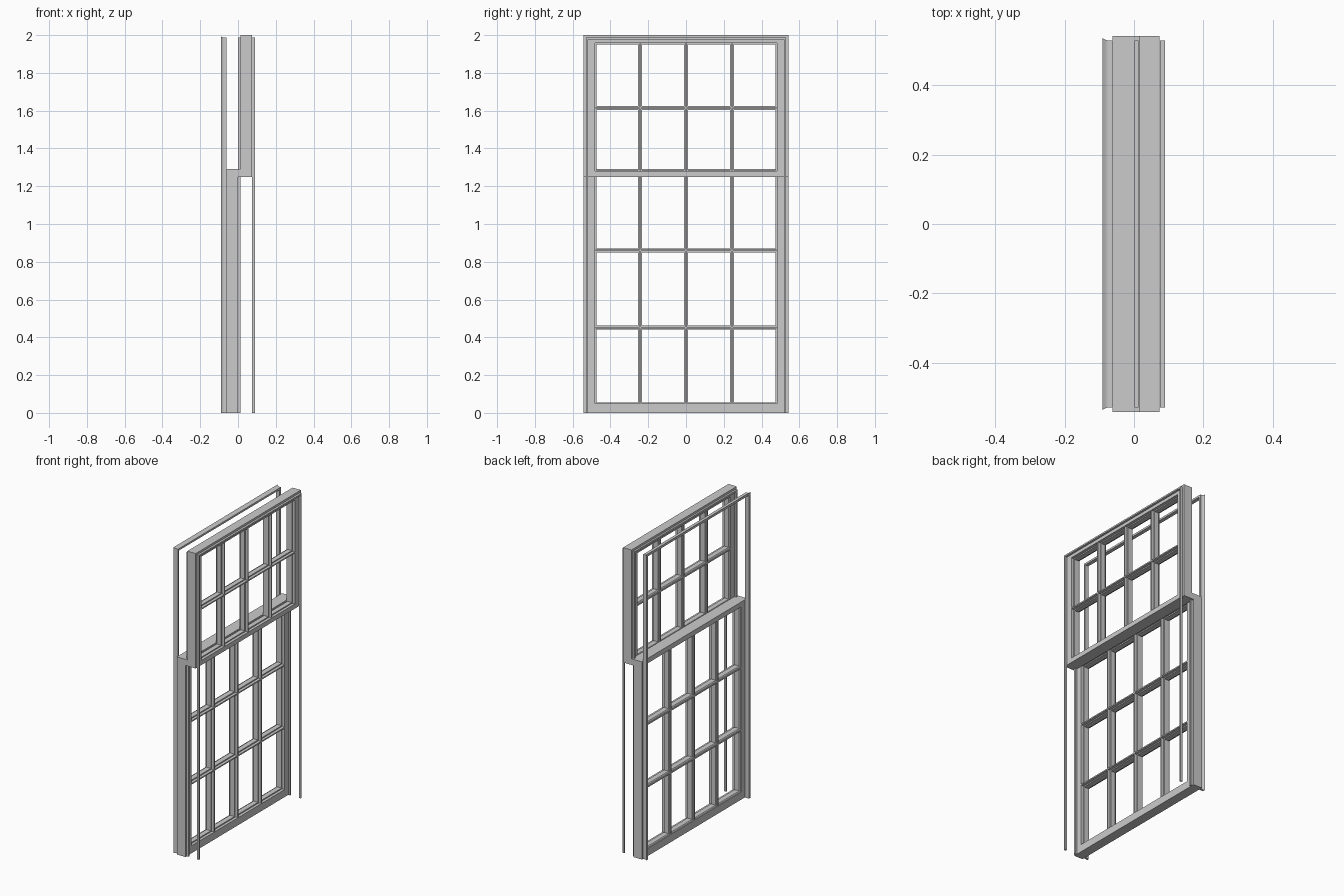
import bpy, bmesh

if "Cube" in bpy.data.objects:
    bpy.data.objects.remove(bpy.data.objects["Cube"])

HALF_W = 0.543      # sash half width
OPEN_Y = 0.475      # half width of glazed opening
REBATE = 0.007      # glazing rebate depth


def finish(name, bm):
    bmesh.ops.recalc_face_normals(bm, faces=bm.faces)
    mesh = bpy.data.meshes.new(name)
    bm.to_mesh(mesh)
    bm.free()
    obj = bpy.data.objects.new(name, mesh)
    bpy.context.collection.objects.link(obj)
    return obj


def skin(name, sections, closed):
    """Join matching closed cross-sections into one solid."""
    bm = bmesh.new()
    rows = [[bm.verts.new(p) for p in s] for s in sections]
    n = len(rows[0])
    for i in range(len(rows) if closed else len(rows) - 1):
        a, b = rows[i], rows[(i + 1) % len(rows)]
        for j in range(n):
            k = (j + 1) % n
            bm.faces.new((a[j], a[k], b[k], b[j]))
    if not closed:
        bm.faces.new(rows[0])
        bm.faces.new(rows[-1])
    return finish(name, bm)


def box(name, x0, x1, y0, y1, z0, z1):
    s = [[(x, y, z) for x, y in ((x0, y0), (x1, y0), (x1, y1), (x0, y1))] for z in (z0, z1)]
    return skin(name, s, False)


def moulding(x0, x1):
    """Moulded edge, inside to outside: (x, distance cut back from the opening)."""
    return [(x0, 0.006), (x0 + 0.006, 0.005), (x0 + 0.011, 0.0),
            (x1 - 0.018, 0.0), (x1 - 0.018, REBATE), (x1, REBATE)]


def sash(name, x0, x1, z0, z1, oz0, oz1, bars):
    edge = moulding(x0, x1)
    # mitred stiles and rails around the opening
    corners = []
    for sy, top in ((-1, 0), (1, 0), (1, 1), (-1, 1)):
        zo = z1 if top else z0
        zi, d = (oz1, 1) if top else (oz0, -1)
        sec = [(x, sy * (OPEN_Y + c), zi + d * c) for x, c in edge]
        corners.append(sec + [(x1, sy * HALF_W, zo), (x0, sy * HALF_W, zo)])
    skin(name + "_frame", corners, True)
    # glazing bars share the same moulding on both sides
    half = 0.011
    prof = [(x, half - c) for x, c in edge] + [(x, c - half) for x, c in reversed(edge)]
    for i, y in enumerate((-0.243, 0, 0.243)):
        skin(f"{name}_vertical_bar_{i}",
             [[(x, y + w, z) for x, w in prof] for z in (oz0 - 0.005, oz1 + 0.005)], False)
    for i, z in enumerate(bars):
        skin(f"{name}_horizontal_bar_{i}",
             [[(x, y, z + w) for x, w in prof] for y in (-OPEN_Y - 0.005, OPEN_Y + 0.005)], False)


def bead(name, prof, top=1.987, side=0.53):
    """Bead up both sides and over the head; prof = (x, offset outwards)."""
    path = ((-1, 0), (-1, 1), (1, 1), (1, 0))
    skin(name, [[(x, s * (side + o), top + o if up else 0) for x, o in prof]
                for s, up in path], False)


# sliding sashes
sash("lower_sash", -0.062, 0.0, 0.0, 1.29, 0.056, 1.252, (0.452, 0.86))
sash("upper_sash", 0.014, 0.074, 1.25, 2.0, 1.287, 1.95, (1.615,))

# meeting rail lip closing the gap between the sashes
box("meeting_rail_lip", -0.001, 0.015, -HALF_W, HALF_W, 1.25, 1.29)

# beads that hold the sashes in the opening
bead("inner_stop_bead", [(-0.062, 0), (-0.076, 0), (-0.082, 0.002), (-0.091, 0.007),
                         (-0.091, -0.008), (-0.085, -0.012), (-0.062, -0.012)])
bead("parting_bead", [(0.001, 0), (0.013, 0), (0.013, -0.012), (0.001, -0.012)])
bead("outer_stop_bead", [(0.075, 0), (0.089, 0), (0.089, -0.010), (0.075, -0.010)])
